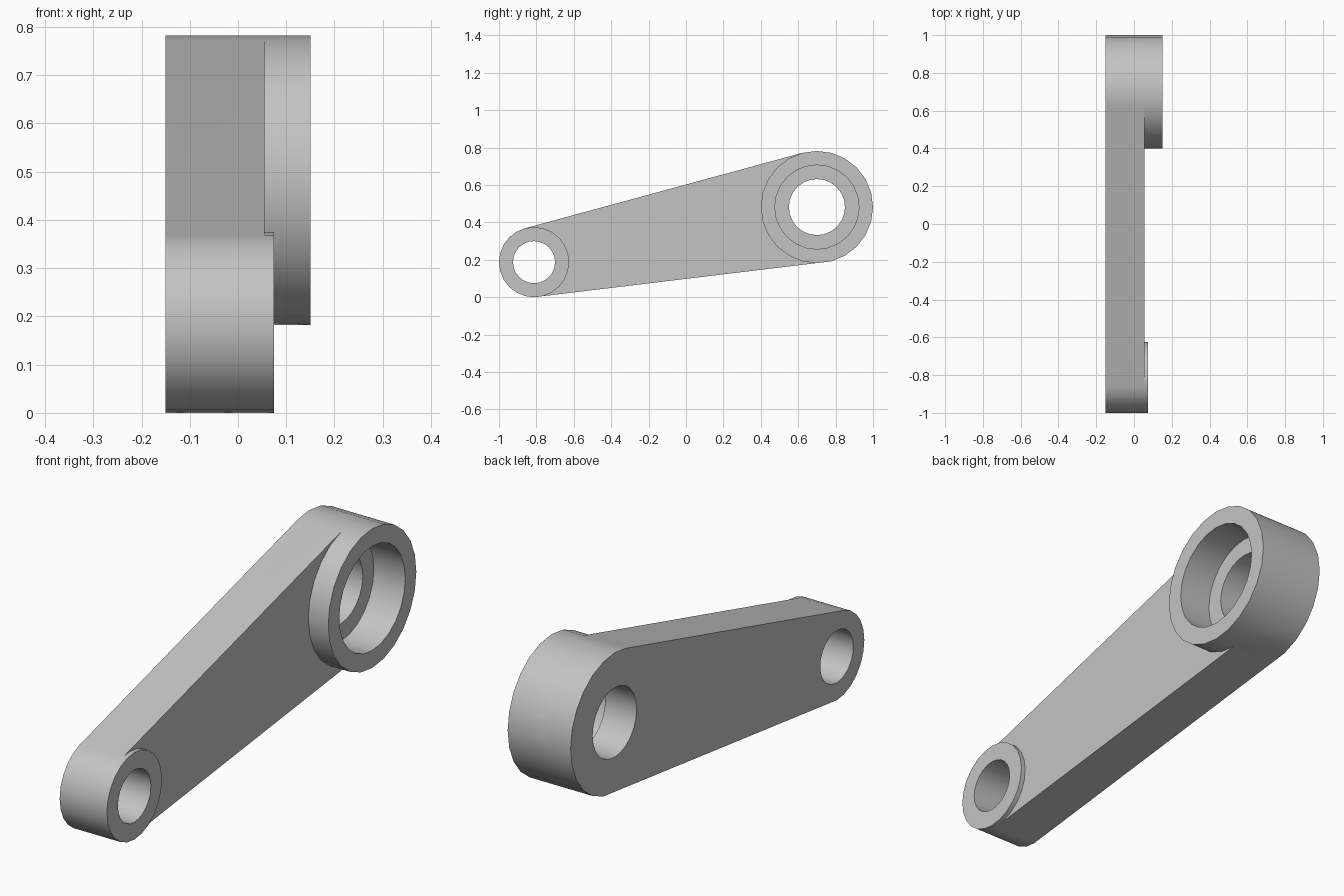
import bpy
import bmesh
from math import cos, sin, tau, radians

# Remove the default object
cube = bpy.data.objects.get("Cube")
if cube:
    bpy.data.objects.remove(cube, do_unlink=True)

SIDES = 24
BACK, ARM_FACE, SMALL_FACE, BIG_FACE = -0.15, 0.055, 0.075, 0.15
SMALL = (-0.8125, 0.1875)   # pivot centres as (y, z)
BIG = (0.7, 0.482)
SMALL_R, BIG_R = 0.1875, 0.3

grey = bpy.data.materials.new("light_grey")
grey.use_nodes = True
colour = (0.55, 0.55, 0.55, 1)
grey.diffuse_color = colour
grey.node_tree.nodes["Principled BSDF"].inputs["Base Color"].default_value = colour


def prism(name, circles, x0, x1):
    """Convex hull of one or more circles, extruded along x."""
    bm = bmesh.new()
    for (y, z), r in circles:
        for i in range(SIDES):
            a = tau * i / SIDES
            for x in (x0, x1):
                bm.verts.new((x, y + r * cos(a), z + r * sin(a)))
    hull = bmesh.ops.convex_hull(bm, input=bm.verts)
    loose = [v for v in hull["geom_interior"] if isinstance(v, bmesh.types.BMVert)]
    bmesh.ops.delete(bm, geom=loose, context="VERTS")
    bmesh.ops.dissolve_limit(bm, angle_limit=radians(1), verts=bm.verts, edges=bm.edges)
    bmesh.ops.recalc_face_normals(bm, faces=bm.faces)
    mesh = bpy.data.meshes.new(name)
    bm.to_mesh(mesh)
    bm.free()
    mesh.materials.append(grey)
    obj = bpy.data.objects.new(name, mesh)
    bpy.context.collection.objects.link(obj)
    return obj


def combine(target, tool, operation):
    """Apply a boolean and discard the helper."""
    tool.hide_render = True
    mod = target.modifiers.new(operation.lower(), "BOOLEAN")
    mod.operation = operation
    mod.solver = "EXACT"
    mod.object = tool
    bpy.ops.object.modifier_apply(modifier=mod.name)
    bpy.data.objects.remove(tool, do_unlink=True)


# Tapered arm wrapping both pivots
arm = prism("lever_arm", [(SMALL, SMALL_R), (BIG, BIG_R)], BACK, ARM_FACE)
bpy.ops.object.select_all(action="DESELECT")
arm.select_set(True)
bpy.context.view_layer.objects.active = arm

# Raised bosses
combine(arm, prism("small_boss", [(SMALL, SMALL_R)], -0.05, SMALL_FACE), "UNION")
combine(arm, prism("big_boss", [(BIG, BIG_R)], -0.05, BIG_FACE), "UNION")

# Through holes and the counterbore
combine(arm, prism("small_bore", [(SMALL, 0.1125)], -0.4, 0.4), "DIFFERENCE")
combine(arm, prism("big_bore", [(BIG, 0.15)], -0.4, 0.4), "DIFFERENCE")
combine(arm, prism("counterbore", [(BIG, 0.225)], 0.0, 0.4), "DIFFERENCE")

# Smooth round walls, crisp rims and flat arm sides
bpy.ops.object.shade_smooth_by_angle(angle=radians(30))
weighted = arm.modifiers.new("weighted_normals", "WEIGHTED_NORMAL")
weighted.keep_sharp = True
